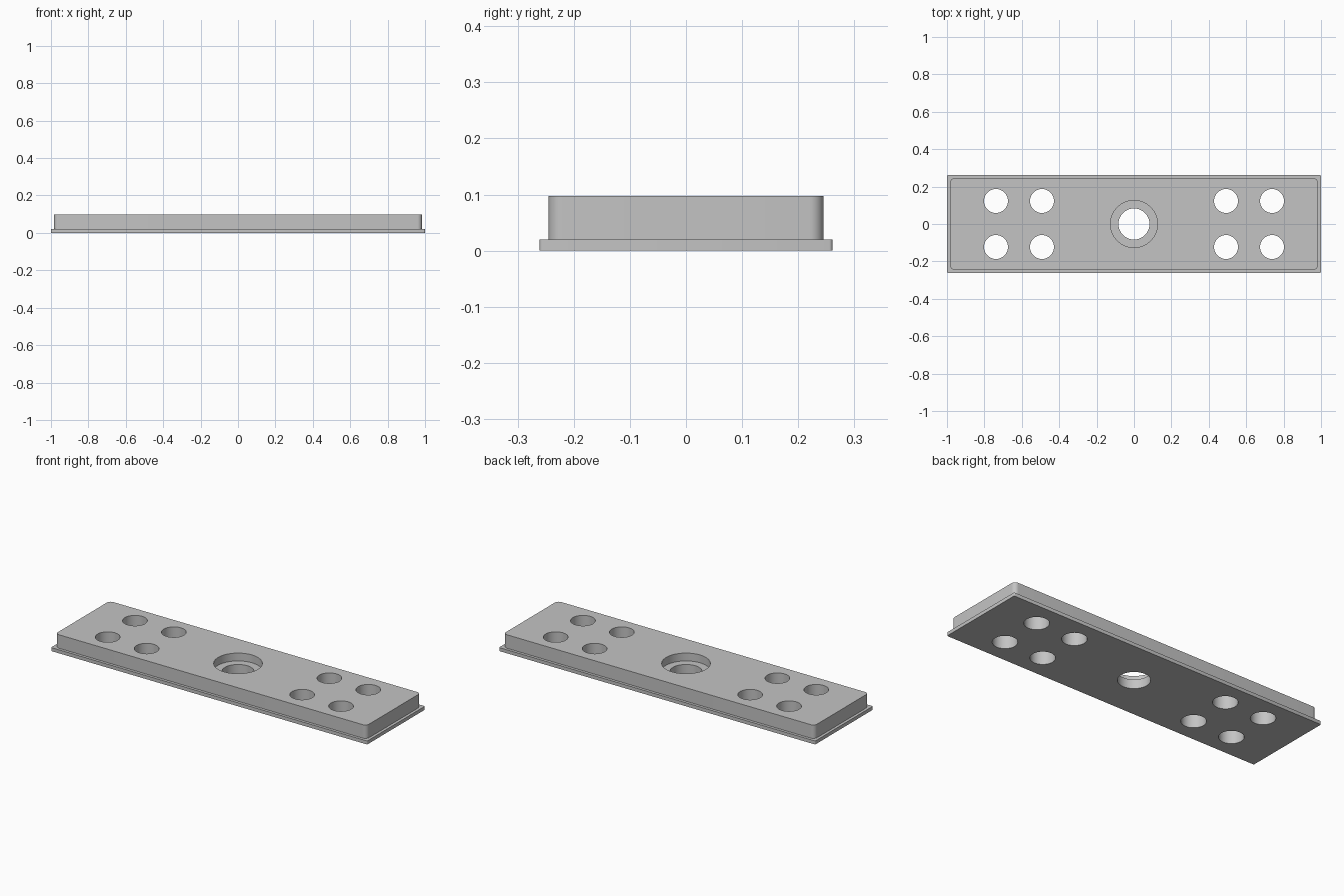
import bpy, bmesh, math
from mathutils import Matrix

old = bpy.data.objects.get("Cube")
if old:
    bpy.data.objects.remove(old, do_unlink=True)

grey = bpy.data.materials.new("plain grey")
grey.use_nodes = True
grey.diffuse_color = (0.55, 0.55, 0.55, 1)
grey.node_tree.nodes["Principled BSDF"].inputs["Base Color"].default_value = (0.55, 0.55, 0.55, 1)


def finish(name, bm):
    bmesh.ops.recalc_face_normals(bm, faces=bm.faces)
    mesh = bpy.data.meshes.new(name)
    bm.to_mesh(mesh)
    bm.free()
    mesh.materials.append(grey)
    obj = bpy.data.objects.new(name, mesh)
    bpy.context.collection.objects.link(obj)
    return obj


def rounded_slab(name, width, depth, bottom, top, radius, steps):
    """Extruded rectangle with rounded vertical corners."""
    bm = bmesh.new()
    outline = []
    for i, (sx, sy) in enumerate([(1, 1), (-1, 1), (-1, -1), (1, -1)]):
        for s in range(steps + 1):
            a = math.pi / 2 * (i + s / steps)
            outline.append(bm.verts.new((sx * (width / 2 - radius) + radius * math.cos(a),
                                         sy * (depth / 2 - radius) + radius * math.sin(a),
                                         bottom)))
    base = bm.faces.new(outline)
    new = bmesh.ops.extrude_face_region(bm, geom=[base], use_keep_orig=True)["geom"]
    bmesh.ops.translate(bm, vec=(0, 0, top - bottom),
                        verts=[g for g in new if isinstance(g, bmesh.types.BMVert)])
    return finish(name, bm)


def cylinders(name, holes, bottom, top):
    """Cutter made of upright cylinders given as (x, y, radius)."""
    bm = bmesh.new()
    for x, y, r in holes:
        bmesh.ops.create_cone(bm, cap_ends=True, segments=64, radius1=r, radius2=r,
                              depth=top - bottom,
                              matrix=Matrix.Translation((x, y, (top + bottom) / 2)))
    obj = finish(name, bm)
    obj.hide_render = True
    return obj


def combine(target, other, operation):
    mod = target.modifiers.new(operation.lower(), "BOOLEAN")
    mod.operation = operation
    mod.solver = "EXACT"
    mod.object = other
    bpy.ops.object.select_all(action="DESELECT")
    bpy.context.view_layer.objects.active = target
    target.select_set(True)
    bpy.ops.object.modifier_apply(modifier=mod.name)
    bpy.data.objects.remove(other, do_unlink=True)


# Raised body on a thin, slightly wider flange
plate = rounded_slab("mounting_plate", 1.968, 0.49, 0.01, 0.097, 0.025, 10)
flange = rounded_slab("flange", 2.0, 0.522, 0, 0.02, 0.006, 4)
combine(plate, flange, "UNION")

# Bolt holes, centre bore and its counterbore
bolts = [(sx * x, sy * 0.123, 0.064) for x in (0.492, 0.738)
         for sx in (-1, 1) for sy in (-1, 1)]
combine(plate, cylinders("through_holes", bolts + [(0, 0, 0.083)], -0.1, 0.2), "DIFFERENCE")
combine(plate, cylinders("counterbore", [(0, 0, 0.126)], 0.052, 0.2), "DIFFERENCE")

bpy.ops.object.shade_smooth_by_angle(angle=math.radians(30))
